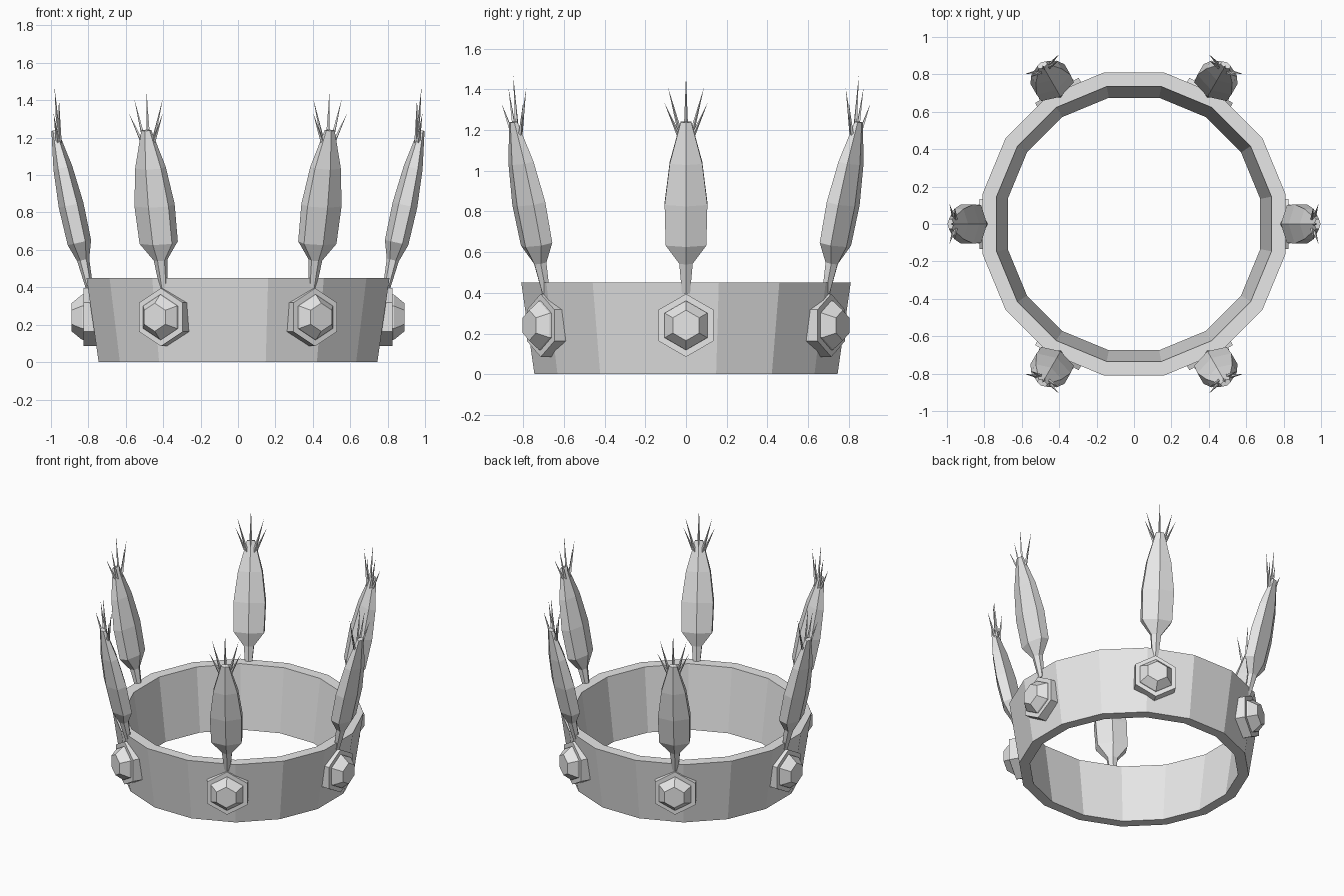
import bpy, bmesh, math
from mathutils import Vector, Matrix

if "Cube" in bpy.data.objects:
    bpy.data.objects.remove(bpy.data.objects["Cube"])

grey = bpy.data.materials.new("plain_grey")
grey.diffuse_color = (0.8, 0.8, 0.8, 1)
grey.use_nodes = True
grey.node_tree.nodes["Principled BSDF"].inputs["Base Color"].default_value = grey.diffuse_color


def finish(name, bm, matrix=None):
    bmesh.ops.recalc_face_normals(bm, faces=bm.faces[:])
    mesh = bpy.data.meshes.new(name)
    bm.to_mesh(mesh)
    bm.free()
    mesh.materials.append(grey)
    ob = bpy.data.objects.new(name, mesh)
    bpy.context.collection.objects.link(ob)
    if matrix is not None:
        ob.matrix_world = matrix
    return ob


def skin(bm, rings, closed_loop=False):
    """Bridge equal-length rings of points; cap the ends unless looped."""
    vs = [[bm.verts.new(p) for p in ring] for ring in rings]
    n = len(vs[0])
    pairs = list(zip(vs, vs[1:])) + ([(vs[-1], vs[0])] if closed_loop else [])
    for a, b in pairs:
        for i in range(n):
            j = (i + 1) % n
            bm.faces.new((a[i], a[j], b[j], b[i]))
    if not closed_loop:
        bm.faces.new(vs[0])
        bm.faces.new(vs[-1])


def ring(n, rx, ry, z, start=0.0):
    return [Vector((rx * math.cos(start + i * math.tau / n),
                    ry * math.sin(start + i * math.tau / n), z)) for i in range(n)]


# Flared 16-sided band with flat sides on the axes
half = math.pi / 16
k = 1 / math.cos(half)
bm = bmesh.new()
skin(bm, [ring(16, r * k, r * k, z, half) for r, z in
          ((0.745, 0), (0.81, 0.45), (0.735, 0.45), (0.675, 0))], True)
finish("band", bm)

# Grain head profile: distance along the axis, half width
HEAD = ((0, 0.02), (0.15, 0.033), (0.245, 0.10), (0.45, 0.105), (0.655, 0.08), (0.86, 0.026))
# Bristles: tip sideways, tip outwards, tip height along the axis
BRISTLES = ((-0.105, -0.015, 0.95), (-0.088, -0.06, 1.02), (0, -0.05, 1.085),
            (0.088, -0.06, 1.02), (0.105, -0.015, 0.95))
lean = Matrix.Rotation(math.radians(12.5), 4, 'Y')

for i in range(6):
    turn = Matrix.Rotation(i * math.pi / 3, 4, 'Z')

    # Hexagonal jewel mount
    out = turn @ Matrix.Translation((0, 0, 0.24)) @ Matrix.Rotation(math.pi / 2, 4, 'Y')
    bm = bmesh.new()
    skin(bm, [ring(6, 0.155, 0.155, d) for d in (0.745, 0.825)])
    finish(f"jewel_mount_{i + 1}", bm, out)

    # Cut jewel
    bm = bmesh.new()
    skin(bm, [ring(6, r, r, d) for r, d in ((0.122, 0.82), (0.12, 0.835), (0.075, 0.89))])
    finish(f"jewel_{i + 1}", bm, out)

    # Grain head with its stem
    place = turn @ Matrix.Translation((0.795, 0, 0.40)) @ lean
    bm = bmesh.new()
    skin(bm, [ring(6, w * (1 if s < 0.2 else 0.64), w / 0.866, s) for s, w in HEAD])
    finish(f"grain_head_{i + 1}", bm, place)

    # Thin bristles on the grain head
    bm = bmesh.new()
    for u, o, s in BRISTLES:
        root = Vector((o * 0.1, u * 0.2, 0.76))
        tip = Vector((o, u, s))
        base = [bm.verts.new(root + p) for p in ring(4, 0.013, 0.013, 0)]
        top = bm.verts.new(tip)
        for a in range(4):
            bm.faces.new((base[a], base[(a + 1) % 4], top))
        bm.faces.new(base[::-1])
    finish(f"bristles_{i + 1}", bm, place)
